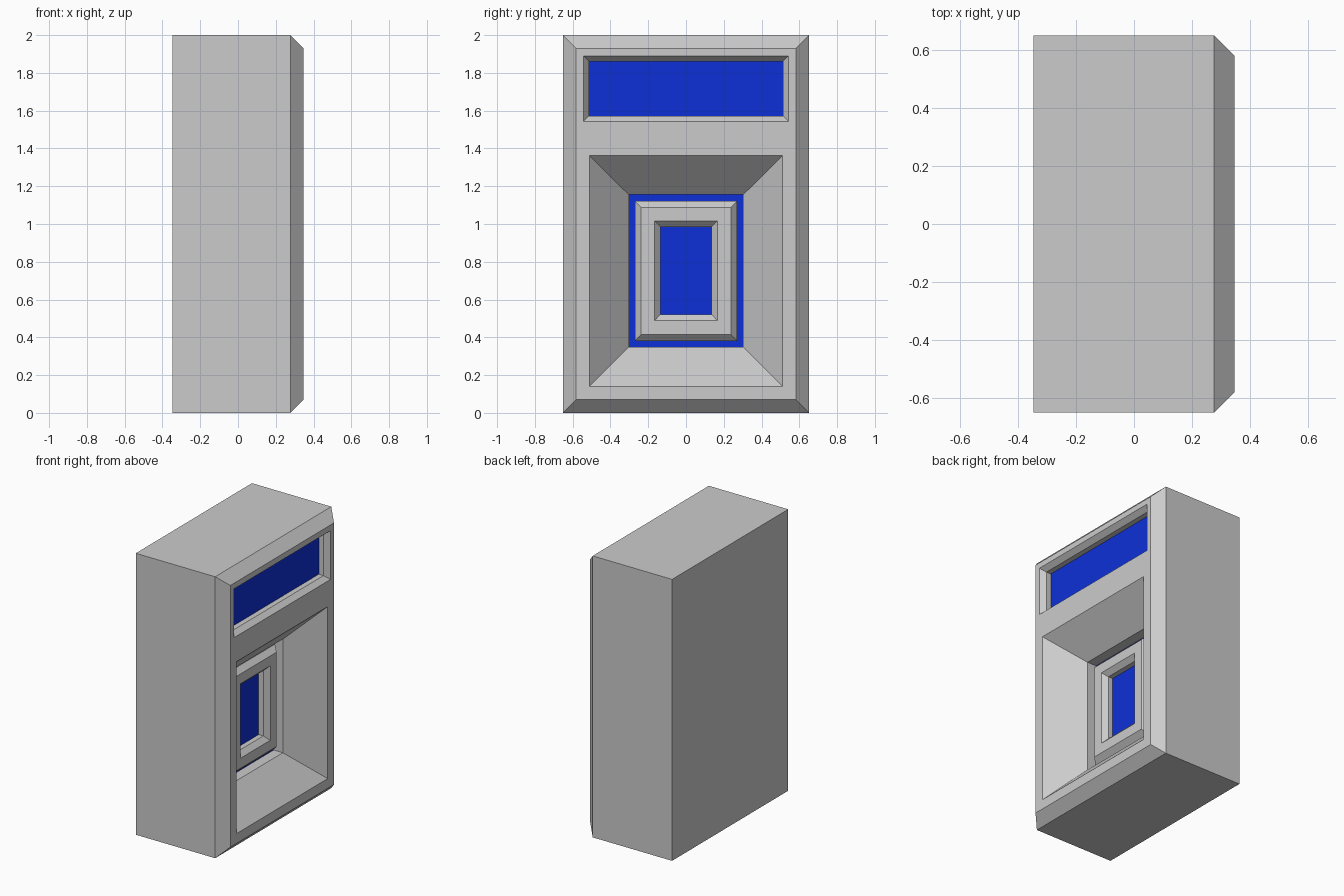
import bpy, bmesh

if "Cube" in bpy.data.objects:
    bpy.data.objects.remove(bpy.data.objects["Cube"])


def material(name, rgb):
    m = bpy.data.materials.new(name)
    m.diffuse_color = (*rgb, 1)
    m.use_nodes = True
    m.node_tree.nodes["Principled BSDF"].inputs["Base Color"].default_value = m.diffuse_color
    return m


GREY = material("light grey", (0.6, 0.6, 0.6))
BLUE = material("deep blue", (0.004, 0.03, 0.68))


def finish(name, bm, mat):
    mesh = bpy.data.meshes.new(name)
    bm.to_mesh(mesh)
    bm.free()
    mesh.materials.append(mat)
    ob = bpy.data.objects.new(name, mesh)
    bpy.context.collection.objects.link(ob)
    return ob


def ring(bm, x, half_y, z0, z1):
    """Rectangle facing +x."""
    return [bm.verts.new((x, y, z)) for y, z in
            ((-half_y, z0), (half_y, z0), (half_y, z1), (-half_y, z1))]


def loft(bm, sections):
    """Join rectangles in order and return the list of rings."""
    rings = [ring(bm, *s) for s in sections]
    for a, b in zip(rings, rings[1:]):
        for i in range(4):
            j = (i + 1) % 4
            bm.faces.new((a[i], a[j], b[j], b[i]))
    return rings


FRONT, UPPER_FLOOR, LOWER_FLOOR = 0.347, 0.275, 0.068

# Housing: chamfered box with a shallow upper recess and a deep lower funnel
bm = bmesh.new()
shell = loft(bm, [(-0.347, 0.652, 0, 2), (0.277, 0.652, 0, 2),
                  (FRONT, 0.582, 0.07, 1.93)])
bm.faces.new(shell[0][::-1])
upper = loft(bm, [(FRONT, 0.543, 1.543, 1.89), (0.312, 0.514, 1.572, 1.861),
                  (UPPER_FLOOR, 0.514, 1.572, 1.861)])
lower = loft(bm, [(FRONT, 0.512, 0.14, 1.362), (0.14, 0.303, 0.348, 1.155),
                  (LOWER_FLOOR, 0.303, 0.348, 1.155)])
rim = []
for r in (shell[-1], upper[0], lower[0]):
    rim += [bm.edges.get((r[i], r[(i + 1) % 4])) for i in range(4)]
fill = bmesh.ops.triangle_fill(bm, edges=rim, use_beauty=True)
for f in fill["geom"]:
    if isinstance(f, bmesh.types.BMFace):
        f.normal_update()
        if f.normal.x < 0:
            f.normal_flip()
finish("housing", bm, GREY)

# Raised frame standing in the funnel, with chamfered outer and inner edges
bm = bmesh.new()
loft(bm, [(LOWER_FLOOR, 0.27, 0.381, 1.122), (0.102, 0.27, 0.381, 1.122),
          (0.137, 0.237, 0.416, 1.087), (0.137, 0.167, 0.488, 1.017),
          (0.104, 0.135, 0.522, 0.985), (LOWER_FLOOR, 0.135, 0.522, 0.985)])
finish("inner_frame", bm, GREY)

# Blue panels closing the recesses
for name, section in (("upper_panel", (UPPER_FLOOR, 0.514, 1.572, 1.861)),
                      ("lower_panel", (LOWER_FLOOR, 0.303, 0.348, 1.155))):
    bm = bmesh.new()
    bm.faces.new(ring(bm, *section))
    finish(name, bm, BLUE)
